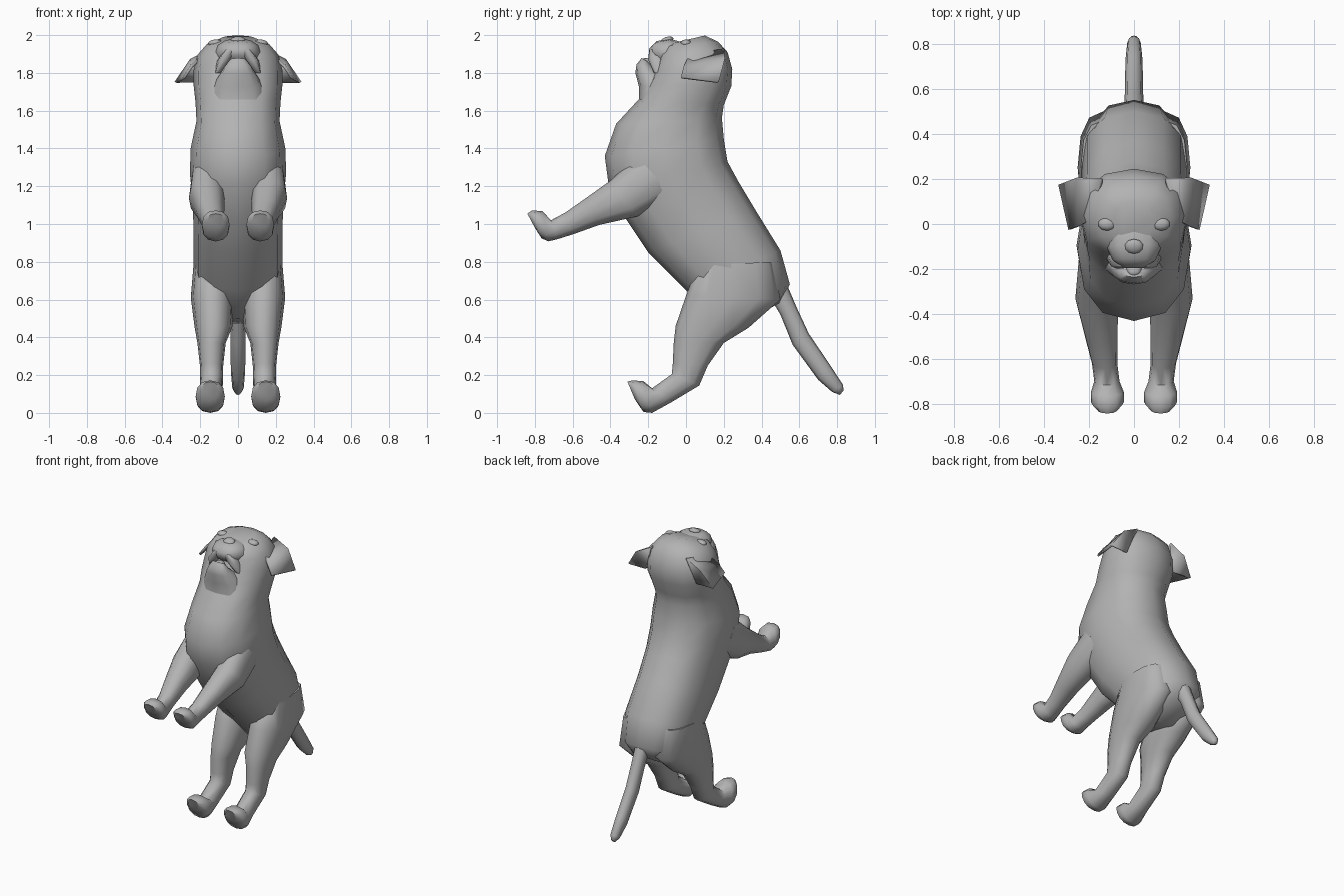
import bpy, bmesh, math
from mathutils import Vector

coat = bpy.data.materials.new("grey_coat")
coat.diffuse_color = (0.45, 0.45, 0.45, 1)


def finish(name, bm, mirror=False, angle=70):
    bmesh.ops.recalc_face_normals(bm, faces=bm.faces)
    me = bpy.data.meshes.new(name)
    bm.to_mesh(me)
    bm.free()
    me.materials.append(coat)
    ob = bpy.data.objects.new(name, me)
    bpy.context.collection.objects.link(ob)
    bpy.ops.object.select_all(action='DESELECT')
    bpy.context.view_layer.objects.active = ob
    ob.select_set(True)
    bpy.ops.object.shade_smooth_by_angle(angle=math.radians(angle))
    if mirror:
        ob.modifiers.new("mirror", 'MIRROR').use_mirror_merge = False
    return ob


def loft(name, sections, mirror=False, n=12, power=0.85):
    """Skin rounded rings; each is front y, z, back y, z, half width, centre x."""
    bm = bmesh.new()
    rings = []

    def soft(t):
        return math.copysign(abs(t) ** power, t)

    for fy, fz, by, bz, w, cx in sections:
        mid = Vector((cx, (fy + by) / 2, (fz + bz) / 2))
        half = Vector((0, (fy - by) / 2, (fz - bz) / 2))
        side = Vector((w, 0, 0))
        angles = [2 * math.pi * i / n for i in range(n)]
        rings.append([bm.verts.new(mid + half * soft(math.cos(a)) + side * soft(math.sin(a)))
                      for a in angles])
    for r, s in zip(rings, rings[1:]):
        for i in range(n):
            j = (i + 1) % n
            bm.faces.new((r[i], r[j], s[j], s[i]))
    bm.faces.new(rings[0])
    bm.faces.new(rings[-1])
    return finish(name, bm, mirror)


def ball(name, loc, size, mirror=False, tilt=0):
    bm = bmesh.new()
    bmesh.ops.create_uvsphere(bm, u_segments=10, v_segments=6, radius=1)
    for v in bm.verts:
        p = Vector((v.co.x * size[0], v.co.y * size[1], v.co.z * size[2]))
        c, s = math.cos(tilt), math.sin(tilt)
        v.co = Vector((p.x, p.y * c - p.z * s, p.y * s + p.z * c)) + Vector(loc)
    return finish(name, bm, mirror)


# torso, neck and skull in one run from rump to crown
loft("torso_and_head", [
    (0.30, 0.47, 0.50, 0.585, 0.10, 0),
    (0.13, 0.50, 0.55, 0.68, 0.20, 0),
    (0.00, 0.65, 0.50, 0.86, 0.235, 0),
    (-0.20, 0.85, 0.37, 1.07, 0.235, 0),
    (-0.32, 1.03, 0.28, 1.22, 0.24, 0),
    (-0.41, 1.21, 0.22, 1.33, 0.255, 0),
    (-0.43, 1.36, 0.20, 1.45, 0.25, 0),
    (-0.37, 1.53, 0.19, 1.56, 0.22, 0),
    (-0.25, 1.66, 0.20, 1.63, 0.225, 0),
    (-0.21, 1.74, 0.24, 1.73, 0.235, 0),
    (-0.17, 1.81, 0.245, 1.82, 0.235, 0),
    (-0.15, 1.88, 0.22, 1.91, 0.215, 0),
    (-0.12, 1.94, 0.17, 1.965, 0.165, 0),
    (-0.06, 1.96, 0.10, 1.998, 0.09, 0),
])

# short upper muzzle and lower jaw
loft("muzzle", [
    (-0.03, 1.965, -0.04, 1.80, 0.13, 0),
    (-0.09, 1.982, -0.12, 1.83, 0.12, 0),
    (-0.155, 1.968, -0.165, 1.86, 0.095, 0),
    (-0.195, 1.93, -0.19, 1.89, 0.05, 0),
])
loft("lower_jaw", [
    (-0.25, 1.66, -0.05, 1.66, 0.15, 0),
    (-0.25, 1.73, -0.05, 1.73, 0.135, 0),
    (-0.268, 1.80, -0.12, 1.79, 0.095, 0),
    (-0.262, 1.845, -0.17, 1.825, 0.07, 0),
    (-0.235, 1.878, -0.20, 1.86, 0.045, 0),
])

# drooping upper lips
loft("upper_lip", [
    (-0.195, 1.925, -0.12, 1.92, 0.035, 0.035),
    (-0.20, 1.87, -0.10, 1.86, 0.035, 0.075),
    (-0.17, 1.80, -0.08, 1.79, 0.020, 0.105),
], mirror=True, n=8)
ball("tongue", (0, -0.20, 1.855), (0.035, 0.035, 0.02), tilt=-0.5)
ball("nose", (0, -0.10, 1.973), (0.042, 0.035, 0.018), tilt=0.3)
ball("eye", (0.118, 0.0, 1.957), (0.042, 0.03, 0.02), mirror=True)

# folded ear flaps
bm = bmesh.new()
rows = [((0.14, 0.20, 1.925), (0.19, 0.02, 1.89)),
        ((0.25, 0.20, 1.87), (0.245, -0.01, 1.835)),
        ((0.33, 0.17, 1.75), (0.285, -0.025, 1.775))]
pts = [[bm.verts.new(p) for p in row] for row in rows]
for a, b in zip(pts, pts[1:]):
    bm.faces.new((a[0], b[0], b[1], a[1]))
# rear web joining the ear to the skull
web = bm.verts.new((0.20, 0.16, 1.75))
bm.faces.new((pts[0][0], web, pts[1][0]))
bm.faces.new((pts[1][0], web, pts[2][0]))
ear = finish("ear", bm, mirror=True)
thick = ear.modifiers.new("thickness", 'SOLIDIFY')
thick.thickness = 0.015
thick.offset = 0

# raised front legs with upturned paws
loft("front_leg", [
    (-0.26, 1.36, -0.06, 1.14, 0.09, 0.155),
    (-0.40, 1.23, -0.26, 1.04, 0.095, 0.165),
    (-0.54, 1.13, -0.46, 0.995, 0.072, 0.145),
    (-0.64, 1.06, -0.60, 0.945, 0.056, 0.13),
    (-0.715, 1.02, -0.68, 0.92, 0.056, 0.12),
    (-0.76, 1.068, -0.73, 0.908, 0.073, 0.118),
    (-0.815, 1.072, -0.765, 0.925, 0.073, 0.118),
    (-0.84, 1.055, -0.80, 0.98, 0.045, 0.118),
], mirror=True)

# hind legs with bent hocks and upturned paws
loft("hind_leg", [
    (0.06, 0.78, 0.46, 0.80, 0.10, 0.135),
    (0.00, 0.62, 0.50, 0.60, 0.115, 0.135),
    (-0.055, 0.46, 0.33, 0.45, 0.10, 0.13),
    (-0.065, 0.37, 0.20, 0.37, 0.075, 0.14),
    (-0.07, 0.26, 0.115, 0.25, 0.062, 0.14),
    (-0.075, 0.205, 0.07, 0.145, 0.06, 0.14),
    (-0.18, 0.13, -0.08, 0.055, 0.06, 0.142),
    (-0.225, 0.168, -0.18, 0.0, 0.077, 0.147),
    (-0.285, 0.172, -0.225, 0.005, 0.077, 0.147),
    (-0.31, 0.165, -0.27, 0.07, 0.045, 0.147),
], mirror=True)

# tail hanging down behind
loft("tail", [
    (0.44, 0.62, 0.53, 0.69, 0.045, 0),
    (0.50, 0.52, 0.585, 0.56, 0.042, 0),
    (0.565, 0.36, 0.65, 0.42, 0.04, 0),
    (0.70, 0.175, 0.755, 0.265, 0.038, 0),
    (0.775, 0.11, 0.83, 0.15, 0.03, 0),
    (0.815, 0.095, 0.835, 0.12, 0.014, 0),
], n=8)
